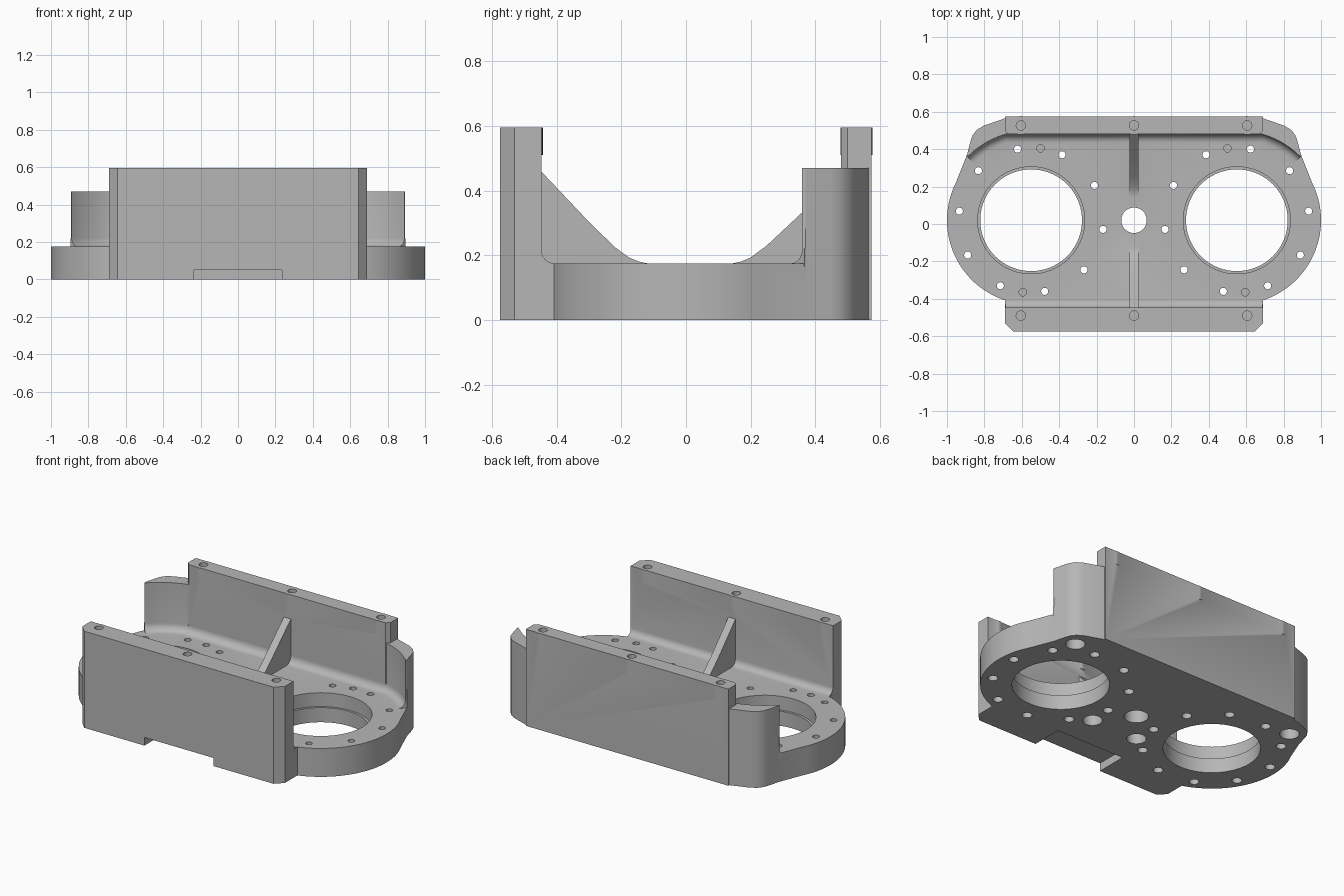
import bpy, bmesh, math
from mathutils import Vector

if "Cube" in bpy.data.objects:
    bpy.data.objects.remove(bpy.data.objects["Cube"])

grey = bpy.data.materials.new("machined grey")
grey.diffuse_color = (0.47, 0.47, 0.47, 1)
grey.use_nodes = True
grey.node_tree.nodes["Principled BSDF"].inputs["Base Color"].default_value = grey.diffuse_color

CX, CY, TOP, H = 0.55, 0.02, 0.175, 0.595   # bore centre, plate top, wall top


def to_object(bm, name):
    bmesh.ops.recalc_face_normals(bm, faces=bm.faces)
    me = bpy.data.meshes.new(name)
    bm.to_mesh(me)
    bm.free()
    me.materials.append(grey)
    ob = bpy.data.objects.new(name, me)
    bpy.context.collection.objects.link(ob)
    return ob


def loft(name, rings):
    """Closed solid through a row of equal-sized rings."""
    bm = bmesh.new()
    rows = [[bm.verts.new(p) for p in r] for r in rings]
    n = len(rows[0])
    for a, b in zip(rows, rows[1:]):
        for i in range(n):
            bm.faces.new((a[i], a[(i + 1) % n], b[(i + 1) % n], b[i]))
    bm.faces.new(rows[0])
    bm.faces.new(rows[-1])
    return to_object(bm, name)


def prism(name, pts, z0, z1):
    return loft(name, [[(x, y, z) for x, y in pts] for z in (z0, z1)])


def arc(cx, cy, r, a0, a1, n):
    return [(cx + r * math.cos(math.radians(a0 + (a1 - a0) * i / n)),
             cy + r * math.sin(math.radians(a0 + (a1 - a0) * i / n))) for i in range(n + 1)]


def cylinder(name, x, y, r, z0, z1, n=24):
    return prism(name, arc(x, y, r, 0, 360, n)[:-1], z0, z1)


def box(name, x0, x1, y0, y1, z0, z1):
    return prism(name, [(x0, y0), (x1, y0), (x1, y1), (x0, y1)], z0, z1)


def mirror(pts):
    return [(-x, y) for x, y in reversed(pts)]


def combine(base, part, op):
    mod = base.modifiers.new("combine", 'BOOLEAN')
    mod.operation, mod.solver, mod.object = op, 'EXACT', part
    bpy.context.view_layer.objects.active = base
    bpy.ops.object.modifier_apply(modifier=mod.name)
    bpy.data.objects.remove(part)


# base plate with rounded ends
corner = [(0.893, 0.37), (0.872, 0.45), (0.862, 0.475), (0.842, 0.502), (0.805, 0.525), (0.69, 0.565)]
a_start = -math.degrees(math.acos(0.14 / 0.45))
side = [(0.69, -0.5)] + arc(CX, CY, 0.45, a_start, 27, 32) + corner
body = prism("bracket_body", side + mirror(side), 0, TOP)
adds, cuts = [], []

# front wall with chamfered outer corners
half = [(0.645, -0.575), (0.69, -0.53), (0.69, -0.447)]
adds.append(prism("front_wall", half + mirror(half), 0, H))

# back wall
half = [(0.67, 0.48), (0.69, 0.5), (0.69, 0.574)]
adds.append(prism("back_wall", half + mirror(half), 0, H))

# curved ears beside the back wall
ear_arc = arc(CX, CY, 0.48, 45, 73.4, 12)
ear = corner + [(0.66, 0.56), (0.66, 0.485)] + ear_arc[::-1]
adds.append(prism("ear_right", ear, 0.1, 0.47))
adds.append(prism("ear_left", mirror(ear), 0.1, 0.47))


# fillets at the foot of the walls
def fillet(name, path, r=0.045):
    rings = []
    for i, p in enumerate(path):
        a, b = path[max(i - 1, 0)], path[min(i + 1, len(path) - 1)]
        t = Vector((b[0] - a[0], b[1] - a[1])).normalized()
        nx, ny = -t.y, t.x
        section = [(-0.01, TOP - 0.01), (-0.01, TOP + r)]
        section += [(r - r * math.cos(k * math.pi / 12), TOP + r - r * math.sin(k * math.pi / 12)) for k in range(7)]
        section += [(r, TOP - 0.01)]
        rings.append([(p[0] + nx * d, p[1] + ny * d, z) for d, z in section])
    return loft(name, rings)


adds.append(fillet("back_fillet", ear_arc + mirror(ear_arc)))
adds.append(fillet("front_fillet", [(-0.688, -0.447), (0.688, -0.447)], 0.04))


# centre ribs
def rib(name, pts):
    return loft(name, [[(x, y, z) for y, z in pts] for x in (-0.024, 0.024)])


adds.append(rib("front_rib", [(-0.46, 0.1), (-0.46, 0.472), (-0.3, 0.303), (-0.22, 0.225), (-0.175, 0.192),
                              (-0.145, 0.18), (-0.115, 0.174), (-0.115, 0.1)]))
adds.append(rib("back_rib", [(0.49, 0.1), (0.49, 0.455), (0.36, 0.333), (0.25, 0.23), (0.2, 0.193),
                             (0.17, 0.18), (0.14, 0.174), (0.14, 0.1)]))

# screw bosses that stand just proud of the walls, and their holes
for x in (-0.605, 0, 0.605):
    for y, r in ((-0.49, 0.047), (0.527, 0.0495)):
        adds.append(cylinder("screw_boss", x, y, r, H - 0.085, H, 48))
        cuts.append(cylinder("screw_hole", x, y, 0.025, H - 0.085, H + 0.1))

# centre hole and underside notch
cuts.append(cylinder("centre_hole", 0, CY, 0.068, -0.1, 0.4, 40))
cuts.append(box("notch", -0.235, 0.235, -0.7, -0.38, -0.1, 0.05))

for s in (-1, 1):
    # stepped main bores
    cuts.append(cylinder("bore", s * CX, CY, 0.272, -0.1, 0.3, 72))
    cuts.append(cylinder("bore_step", s * CX, CY, 0.286, 0.09, 0.3, 72))
    # ring of ten through holes, wider below
    for k in range(10):
        a = math.radians(36 * k - 7.2)
        x, y = s * (CX - 0.387 * math.cos(a)), CY + 0.387 * math.sin(a)
        cuts.append(cylinder("ring_hole", x, y, 0.019, -0.1, 0.3, 20))
        cuts.append(cylinder("ring_hole_wide", x, y, 0.028, -0.1, 0.08, 20))
    # blind pin holes above, blind pockets below
    for x, y in ((0.5, 0.405), (0.595, -0.365)):
        cuts.append(cylinder("pin_hole", s * x, y, 0.02, 0.08, 0.3, 20))
    for x, y in ((0.78, 0.42), (0.16, -0.17)):
        cuts.append(cylinder("pocket", s * x, y, 0.055, -0.1, 0.11, 32))

for part in adds:
    combine(body, part, 'UNION')
for part in cuts:
    combine(body, part, 'DIFFERENCE')

# smooth rounds, crisp edges
bpy.ops.object.select_all(action='DESELECT')
body.select_set(True)
bpy.context.view_layer.objects.active = body
bpy.ops.object.shade_smooth_by_angle(angle=math.radians(28))
